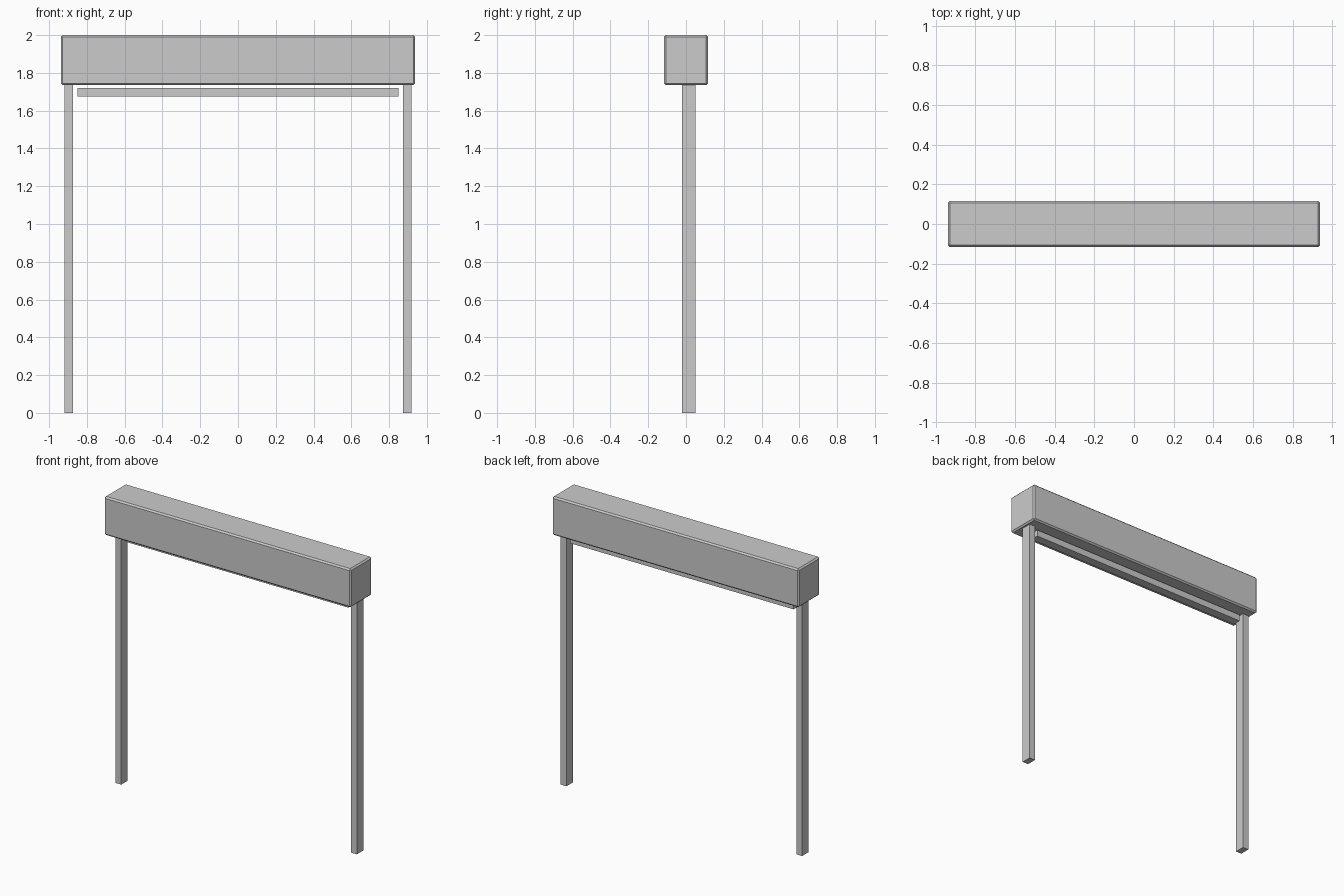
import bpy

if "Cube" in bpy.data.objects:
    bpy.data.objects.remove(bpy.data.objects["Cube"])


def box(name, lo, hi, bevel=0):
    """Box spanning two opposite corners, with optional chamfered edges."""
    centre = [(a + b) / 2 for a, b in zip(lo, hi)]
    bpy.ops.mesh.primitive_cube_add(size=1, location=centre)
    ob = bpy.context.object
    ob.name = name
    ob.scale = [b - a for a, b in zip(lo, hi)]
    bpy.ops.object.transform_apply(location=False, rotation=False, scale=True)
    if bevel:
        mod = ob.modifiers.new("Chamfer", 'BEVEL')
        mod.width = bevel
        mod.segments = 1
    return ob


# Roller housing across the top
box("housing", (-0.938, -0.117, 1.735), (0.938, 0.117, 2.0), bevel=0.01)

# Guide rails on both sides
for side, x in (("left", -0.896), ("right", 0.896)):
    box(side + "_guide_rail", (x - 0.022, -0.02, 0), (x + 0.022, 0.05, 1.737))

# Bottom bar of the rolled-up shutter
box("bottom_bar", (-0.85, -0.015, 1.675), (0.85, 0.045, 1.72))
